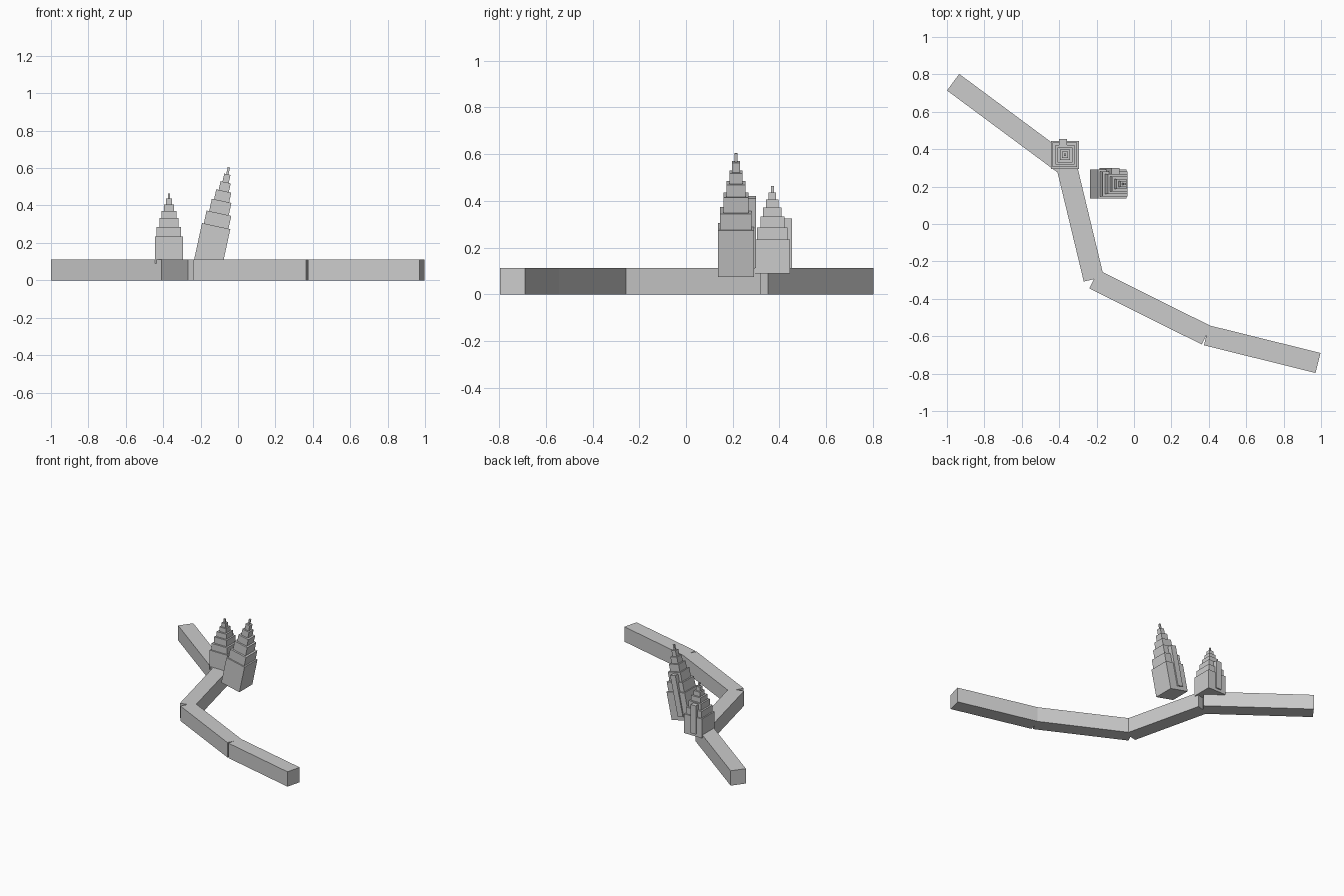
import bpy, bmesh, math
from mathutils import Matrix, Vector

if "Cube" in bpy.data.objects:
    bpy.data.objects.remove(bpy.data.objects["Cube"])

stone = bpy.data.materials.new("grey stone")
stone.diffuse_color = (0.6, 0.6, 0.6, 1)
stone.use_nodes = True
stone.node_tree.nodes["Principled BSDF"].inputs["Base Color"].default_value = stone.diffuse_color


def box(bm, x0, x1, y0, y1, z0, z1):
    size = Matrix.Diagonal((x1 - x0, y1 - y0, z1 - z0, 1))
    mid = Matrix.Translation(((x0 + x1) / 2, (y0 + y1) / 2, (z0 + z1) / 2))
    bmesh.ops.create_cube(bm, size=1, matrix=mid @ size)


def finish(bm, name, matrix):
    bm.transform(matrix)
    me = bpy.data.meshes.new(name)
    bm.to_mesh(me)
    bm.free()
    me.materials.append(stone)
    ob = bpy.data.objects.new(name, me)
    bpy.context.collection.objects.link(ob)


# Low wall: straight blocks laid between path corners
PATH = [(-0.967, 0.758), (-0.36, 0.308), (-0.215, -0.295),
        (0.387, -0.595), (0.984, -0.743)]
for i, (a, b) in enumerate(zip(PATH, PATH[1:])):
    d = Vector(b) - Vector(a)
    bm = bmesh.new()
    box(bm, 0, d.length, -0.055, 0.055, 0, 0.112)
    finish(bm, f"wall_{i + 1}", Matrix.Translation((*a, 0)) @
           Matrix.Rotation(math.atan2(d.y, d.x), 4, 'Z'))

# Stepped tower: (width, top height) of each tier, from the base up
TIERS = [(0.15, 0.145), (0.131, 0.195), (0.104, 0.243), (0.08, 0.281),
         (0.054, 0.315), (0.033, 0.346), (0.012, 0.373)]


def tower(name, x, y, wide, tall, tilt):
    bm = bmesh.new()
    z = 0
    for w, top in TIERS:
        box(bm, -w / 2, w / 2, -w / 2, w / 2, z, top)
        z = top
    # back buttress
    box(bm, -0.031, 0.012, 0.045, 0.084, 0.02, 0.235)
    finish(bm, name, Matrix.Translation((x, y, 0.09)) @
           Matrix.Rotation(math.radians(tilt), 4, 'Y') @
           Matrix.Diagonal((wide, wide, tall, 1)))


tower("upright_tower", -0.369, 0.37, 1, 1, 0)
tower("leaning_tower", -0.160, 0.214, 1.03, 1.41, 12.2)
